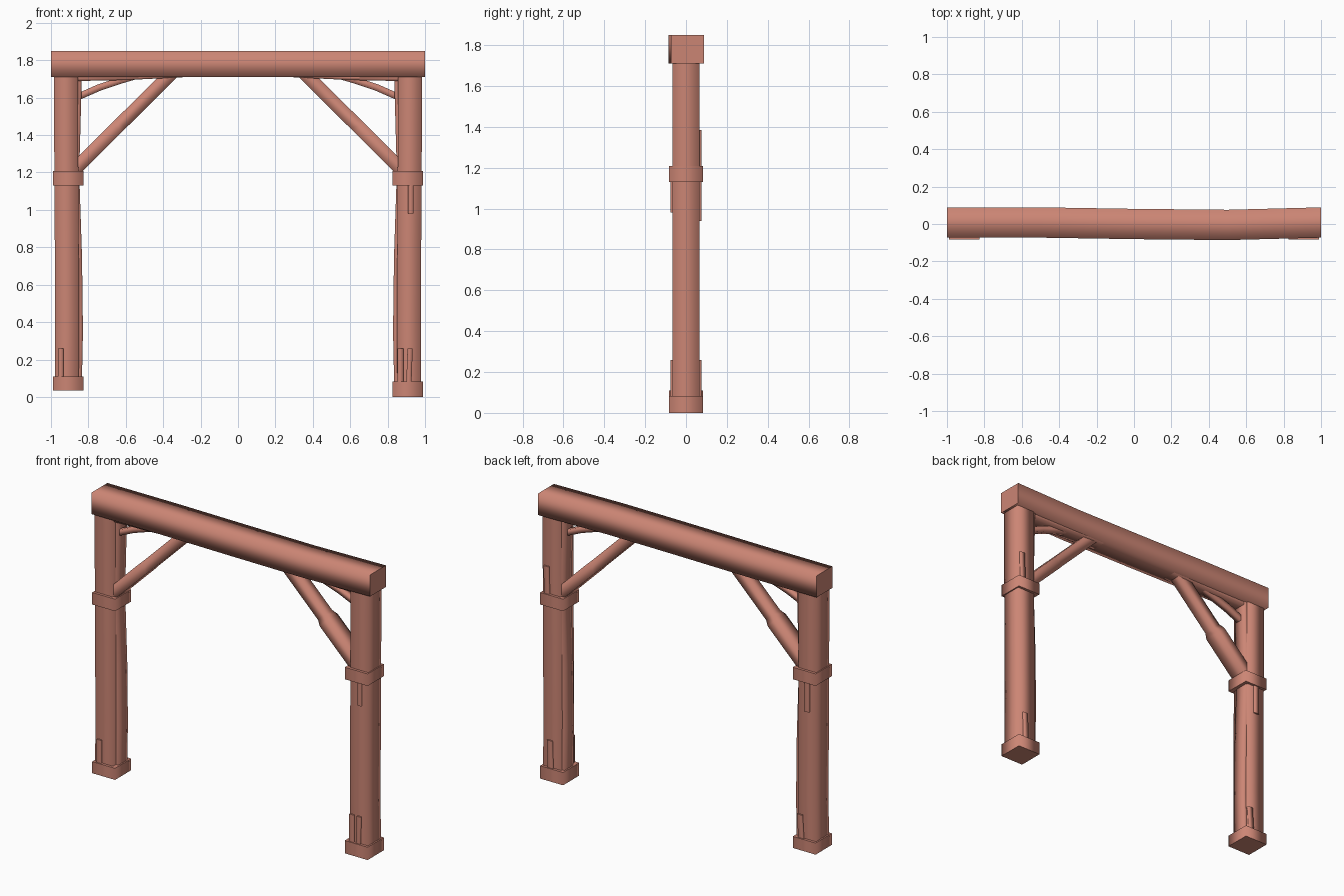
import bpy
import bmesh
from mathutils import Vector

cube = bpy.data.objects.get("Cube")
if cube:
    bpy.data.objects.remove(cube, do_unlink=True)

wood = bpy.data.materials.new("reddish_wood")
wood.use_nodes = True
tone = (0.60, 0.235, 0.175, 1)
wood.diffuse_color = tone
wood.node_tree.nodes["Principled BSDF"].inputs["Base Color"].default_value = tone

X, Y, Z = Vector((1, 0, 0)), Vector((0, 1, 0)), Vector((0, 0, 1))


def loft(name, sections, u, v):
    """Four-sided timber through (centre, half u, half v); long edges soft, ends crisp."""
    bm = bmesh.new()
    rings = []
    for centre, hu, hv in sections:
        c = Vector(centre)
        rings.append([bm.verts.new(c + u * hu * a + v * hv * b)
                      for a, b in ((-1, -1), (1, -1), (1, 1), (-1, 1))])
    for low, high in zip(rings, rings[1:]):
        for i in range(4):
            j = (i + 1) % 4
            bm.faces.new((low[i], low[j], high[j], high[i])).smooth = True
    for ring in (rings[0], rings[-1]):
        cap = bm.faces.new(ring)
        for edge in cap.edges:
            edge.smooth = False
    bmesh.ops.recalc_face_normals(bm, faces=bm.faces)
    mesh = bpy.data.meshes.new(name)
    bm.to_mesh(mesh)
    bm.free()
    mesh.materials.append(wood)
    obj = bpy.data.objects.new(name, mesh)
    bpy.context.collection.objects.link(obj)
    return obj


def block(name, x0, x1, y0, y1, z0, z1, lean=0):
    x, y = (x0 + x1) / 2, (y0 + y1) / 2
    hx, hy = (x1 - x0) / 2, (y1 - y0) / 2
    return loft(name, [((x, y, z0), hx, hy), ((x + lean, y, z1), hx, hy)], X, Y)


# Top beam, slightly bowed along its length
bow = [(-1, 0.008), (-0.5, 0.008), (0, 0), (0.5, -0.005), (1, 0.008)]
loft("top_beam", [((x, y, 1.78), 0.081, 0.07) for x, y in bow], Y, Z)

# Posts with a collar and a foot; the right foot sits higher
for side, s, foot_z, foot_h in (("right", -1, 0.035, 0.075), ("left", 1, 0.0, 0.083)):
    outline = [(foot_z + 0.02, 0.916), (0.4, 0.914), (0.9, 0.916), (1.2, 0.918), (1.72, 0.92)]
    loft(side + "_post", [((s * x, 0, z), 0.064, 0.066) for z, x in outline], X, Y)
    block(side + "_collar", s * 0.907 - 0.082, s * 0.907 + 0.082, -0.083, 0.083, 1.13, 1.208)
    block(side + "_foot", s * 0.907 - 0.082, s * 0.907 + 0.082, -0.083, 0.083,
          foot_z, foot_z + foot_h)

    # Thin warped board on the inner face of the post
    warp = [(0.06, 0.838), (0.35, 0.832), (0.75, 0.837), (1.2, 0.852), (1.71, 0.838)]
    loft(side + "_inner_board", [((s * (x + 0.015), 0.01, z), 0.018, 0.045)
                                 for z, x in warp], X, Y)

    # Main diagonal brace, thicker across at its lower half
    low, high = Vector((s * 0.87, 0, 1.22)), Vector((s * 0.35, 0, 1.735))
    along = (high - low).normalized()
    across = along.cross(Y)
    steps = [(0, 0.056), (0.42, 0.056), (0.47, 0.036), (1, 0.036)]
    loft(side + "_brace", [(low.lerp(high, t), 0.036, w) for t, w in steps], across, Y)

    # Slim upper strut, gently curved
    path = [(0.87, 1.598), (0.74, 1.655), (0.62, 1.695), (0.5, 1.73)]
    loft(side + "_upper_strut", [((s * x, 0, z), 0.018, 0.02) for x, z in path],
         Vector((s * 0.35, 0, 0.94)), Y)

    # Wedge-shaped board under the beam
    loft(side + "_beam_board", [((s * 0.86, 0, 1.705), 0.05, 0.016),
                                ((s * 0.6, 0, 1.708), 0.05, 0.014),
                                ((s * 0.28, 0, 1.72), 0.05, 0.01)], Y, Z)

# Small slats on the front (-1) and back (1) of the posts
slats = [
    ("right_front_foot_slat", -0.962, -0.932, -1, 0.1, 0.26, 0),
    ("left_front_foot_slat_outer", 0.9, 0.928, -1, 0.08, 0.26, 0.006),
    ("left_front_foot_slat_inner", 0.852, 0.884, -1, 0.08, 0.26, 0),
    ("left_front_collar_slat", 0.91, 0.938, -1, 0.98, 1.14, 0),
    ("left_back_upper_slat", 0.93, 0.965, 1, 1.2, 1.385, 0.006),
    ("left_back_foot_slat", 0.905, 0.94, 1, 0.08, 0.26, 0.006),
    ("right_back_collar_slat", -0.935, -0.9, 1, 0.94, 1.14, 0),
    ("right_back_foot_slat", -0.895, -0.86, 1, 0.1, 0.26, 0.01),
]
for name, x0, x1, face, z0, z1, lean in slats:
    block(name, x0, x1, face * 0.067 - 0.009, face * 0.067 + 0.009, z0, z1, lean)
